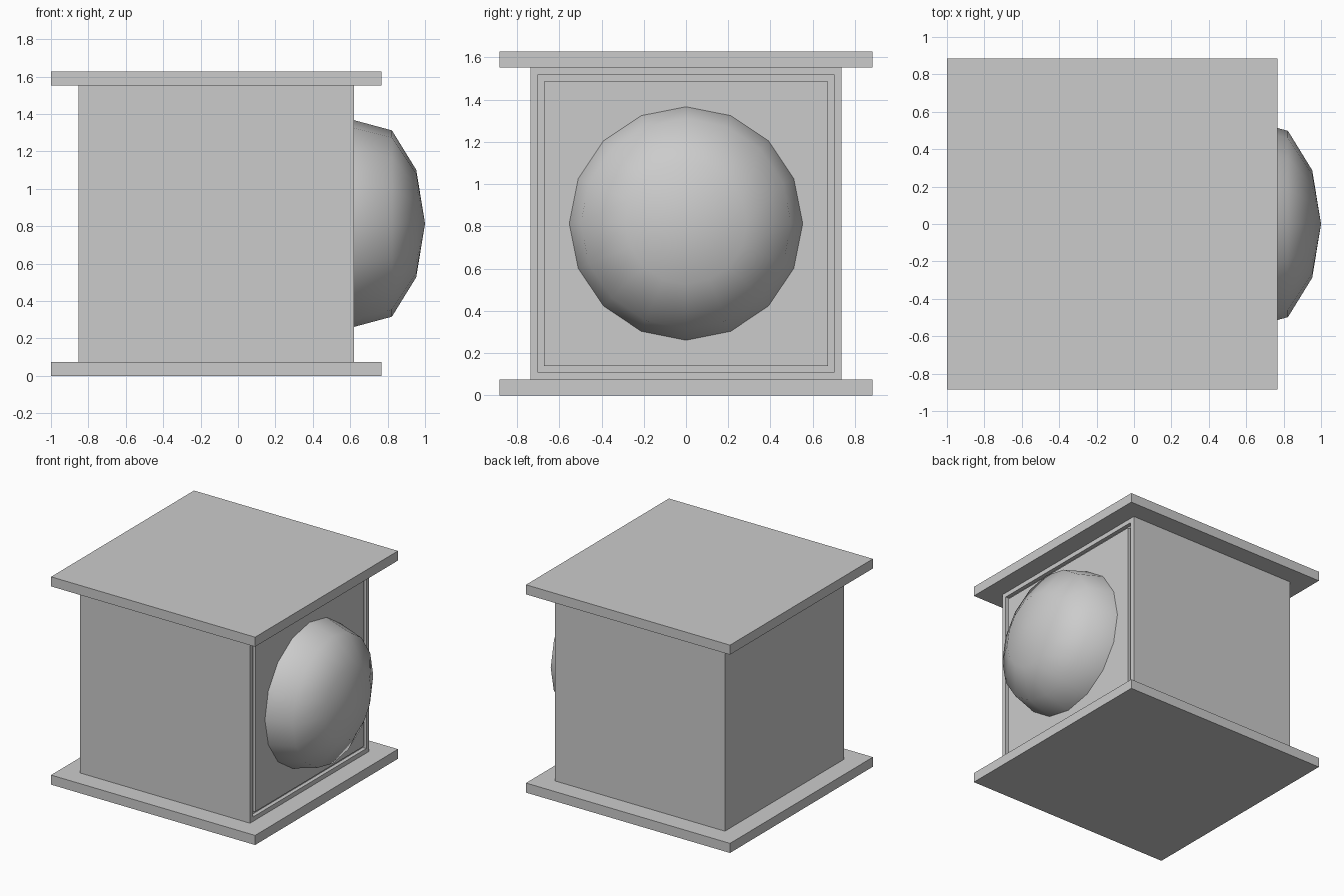
import bpy, bmesh, math
from mathutils import Vector

if "Cube" in bpy.data.objects:
    bpy.data.objects.remove(bpy.data.objects["Cube"])


def finish(bm, name, smooth=False):
    bmesh.ops.recalc_face_normals(bm, faces=bm.faces[:])
    mesh = bpy.data.meshes.new(name)
    bm.to_mesh(mesh)
    bm.free()
    for p in mesh.polygons:
        p.use_smooth = smooth
    obj = bpy.data.objects.new(name, mesh)
    bpy.context.collection.objects.link(obj)
    return obj


def box_bm(lo, hi):
    bm = bmesh.new()
    bmesh.ops.create_cube(bm, size=1)
    for v in bm.verts:
        v.co = Vector([a + (b - a) * (c + 0.5) for a, b, c in zip(lo, hi, v.co)])
    bm.normal_update()
    return bm


# Base and top plates
for name, z in (("base_plate", 0.0), ("top_plate", 1.552)):
    finish(box_bm((-1, -0.884, z), (0.767, 0.884, z + 0.075)), name)

# Cabinet body with a narrow groove framing the panel on its +x side
bm = box_bm((-0.853, -0.737, 0.075), (0.62, 0.737, 1.552))
panel = max(bm.faces, key=lambda f: f.calc_center_median().x)
for thickness, depth in ((0.035, 0), (0, -0.03), (0.03, 0), (0, 0.03)):
    bmesh.ops.inset_individual(bm, faces=[panel], thickness=thickness,
                               depth=depth, use_even_offset=True)
    bm.normal_update()
finish(bm, "cabinet_body")

# Bulging dome: a short profile spun around the x axis in 16 steps
CENTRE = Vector((0, 0, 0.814))
profile = [(1.0, 0.0), (0.953, 0.287), (0.823, 0.498), (0.615, 0.554)]
bm = bmesh.new()
verts = [bm.verts.new(CENTRE + Vector((x, 0, r))) for x, r in profile]
edges = [bm.edges.new(pair) for pair in zip(verts, verts[1:])]
bmesh.ops.spin(bm, geom=verts + edges, cent=CENTRE, axis=(1, 0, 0),
               angle=math.tau, steps=16, use_duplicate=False)
bmesh.ops.remove_doubles(bm, verts=bm.verts[:], dist=0.001)
# Close the hidden back so that normals point outward
bmesh.ops.holes_fill(bm, edges=[e for e in bm.edges if e.is_boundary], sides=0)
bmesh.ops.recalc_face_normals(bm, faces=bm.faces[:])
back = [f for f in bm.faces if len(f.verts) > 4]
bmesh.ops.delete(bm, geom=back, context='FACES_ONLY')
finish(bm, "dome", smooth=True)
